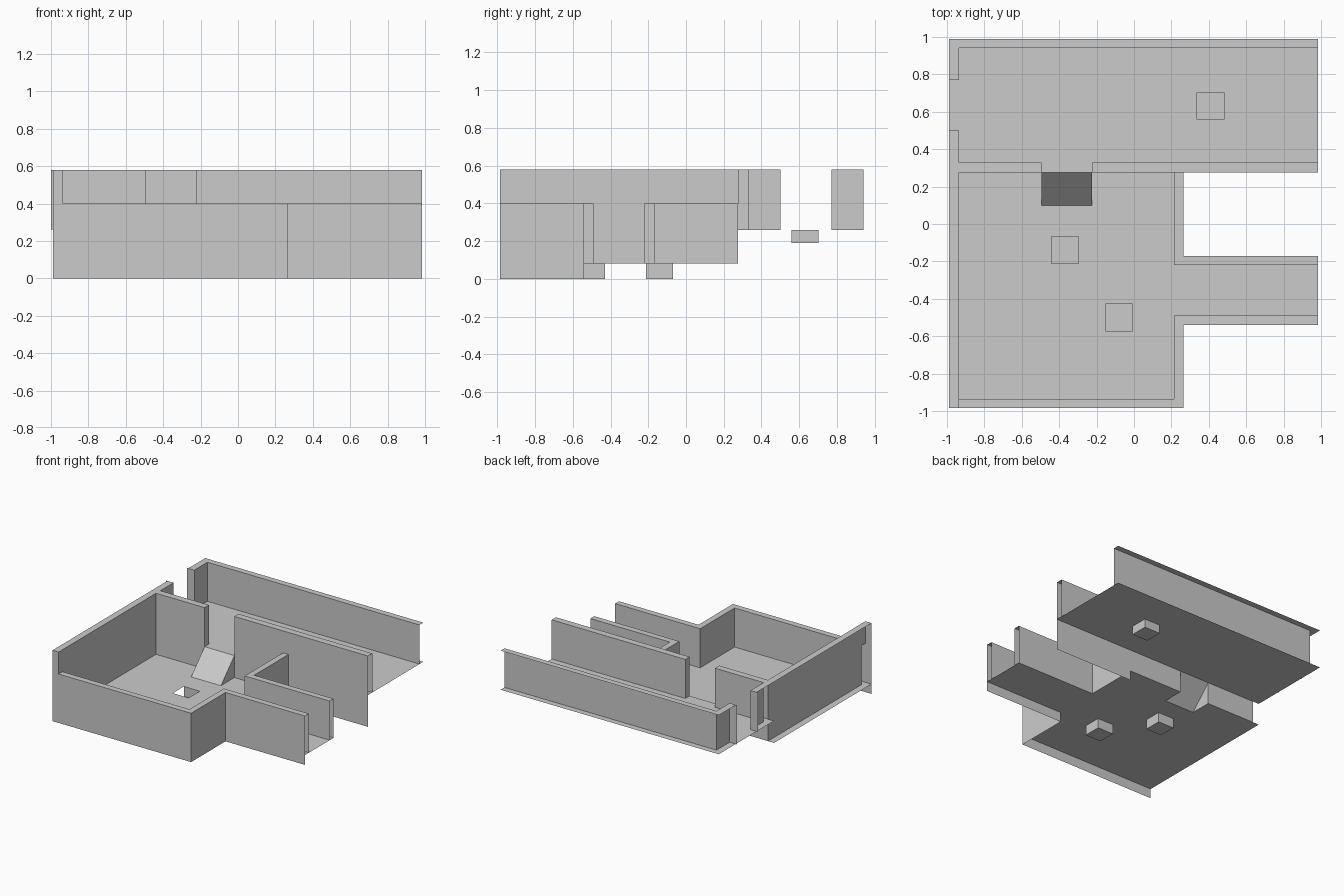
import bpy
import bmesh

cube = bpy.data.objects.get("Cube")
if cube:
    bpy.data.objects.remove(cube, do_unlink=True)

grey = bpy.data.materials.new("plain grey")
grey.use_nodes = True
colour = (0.6, 0.6, 0.6, 1)
grey.diffuse_color = colour
grey.node_tree.nodes["Principled BSDF"].inputs["Base Color"].default_value = colour

# Shared plan lines and levels
W, E = -0.99, 0.985            # west and east limits
WI = -0.935                    # inner face of west wall
S, SI = -0.985, -0.935         # south wall faces
N, NI = 0.99, 0.94             # north wall faces
D0, D1 = 0.275, 0.33           # dividing wall faces
R0, R1 = 0.215, 0.265          # room east wall faces
A0, A1 = -0.54, -0.49          # passage south wall faces
B0, B1 = -0.22, -0.17          # passage north wall faces
G0, G1 = -0.495, -0.225        # doorway in dividing wall
P0, P1 = 0.50, 0.77            # doorway in upper west wall
RAMP = 0.10                    # foot of the ramp
LOW, LOW_TOP, HIGH, TOP = 0.08, 0.40, 0.26, 0.58
HALF = 0.072                   # half width of a pit


def build(name, polys):
    """Make one object from a list of polygons."""
    bm = bmesh.new()
    for poly in polys:
        bm.faces.new([bm.verts.new(p) for p in poly])
    bmesh.ops.remove_doubles(bm, verts=bm.verts, dist=0.0005)
    mesh = bpy.data.meshes.new(name)
    bm.to_mesh(mesh)
    bm.free()
    mesh.materials.append(grey)
    obj = bpy.data.objects.new(name, mesh)
    bpy.context.scene.collection.objects.link(obj)
    return obj


def sheet(path, z0, z1):
    """Upright faces along a plan path, facing right of its direction."""
    return [[(*a, z0), (*b, z0), (*b, z1), (*a, z1)] for a, b in zip(path, path[1:])]


def flat(x0, x1, y0, y1, z):
    return [(x0, y0, z), (x1, y0, z), (x1, y1, z), (x0, y1, z)]


def floor(name, xs, ys, z, keep, pits):
    """Floor tiled between plan lines, leaving out the pits."""
    xs = sorted(xs + [x + s for x, y in pits for s in (-HALF, HALF)])
    ys = sorted(ys + [y + s for x, y in pits for s in (-HALF, HALF)])
    tiles = []
    for x0, x1 in zip(xs, xs[1:]):
        for y0, y1 in zip(ys, ys[1:]):
            cx, cy = (x0 + x1) / 2, (y0 + y1) / 2
            in_pit = any(abs(cx - x) < HALF and abs(cy - y) < HALF for x, y in pits)
            if keep(cx, cy) and not in_pit:
                tiles.append(flat(x0, x1, y0, y1, z))
    obj = build(name, tiles)
    bm = bmesh.new()
    bm.from_mesh(obj.data)
    bmesh.ops.dissolve_limit(bm, angle_limit=0.01, verts=bm.verts, edges=bm.edges)
    bm.to_mesh(obj.data)
    bm.free()


def pit(name, x, y, z0, z1):
    """Square floor recess, open on its west side."""
    x0, x1, y0, y1 = x - HALF, x + HALF, y - HALF, y + HALF
    sides = sheet([(x0, y1), (x1, y1), (x1, y0), (x0, y0)], z0, z1)
    build(name, sides + [flat(x0, x1, y0, y1, z0)])


# Floors and their recesses
room_pits = [(-0.37, -0.14), (-0.08, -0.5)]
hall_pits = [(0.41, 0.63)]


def in_room(x, y):
    under_ramp = G0 < x < G1 and y > RAMP
    return (x < R1 or A0 < y < B1) and not under_ramp


floor("lower_floor", [W, G0, G1, R1, E], [S, A0, B1, RAMP, D0], LOW, in_room, room_pits)
floor("upper_floor", [W, E], [D0, N], HIGH, lambda x, y: True, hall_pits)
for i, (x, y) in enumerate(room_pits):
    pit(f"lower_pit_{i + 1}", x, y, 0, LOW)
for x, y in hall_pits:
    pit("upper_pit", x, y, HIGH - 0.07, HIGH)

# Ramp up to the doorway
build("ramp", [
    [(G0, RAMP, LOW), (G1, RAMP, LOW), (G1, D0, HIGH), (G0, D0, HIGH)],
    [(G1, RAMP, LOW), (G1, D0, LOW), (G1, D0, HIGH)],
    [(G0, D0, LOW), (G0, RAMP, LOW), (G0, D0, HIGH)],
])

# Low wall along the south of room and passage
build("south_wall",
      sheet([(E, A1), (R0, A1), (R0, SI), (WI, SI)], LOW, LOW_TOP)
      + sheet([(W, S), (R1, S), (R1, A0), (E, A0)], 0, LOW_TOP)
      + [flat(WI, R1, S, SI, LOW_TOP), flat(R0, R1, SI, A1, LOW_TOP),
         flat(R1, E, A0, A1, LOW_TOP)])

# Low wall north of the passage
build("passage_north_wall",
      sheet([(R0, D0), (R0, B0), (E, B0)], LOW, LOW_TOP)
      + sheet([(E, B1), (R1, B1), (R1, D0)], LOW, LOW_TOP)
      + [flat(R0, R1, B0, D0, LOW_TOP), flat(R1, E, B0, B1, LOW_TOP)])

# Tall west wall of the room
build("room_west_wall",
      sheet([(WI, SI), (WI, D0)], LOW, TOP)
      + sheet([(W, S), (WI, S), (WI, SI)], LOW_TOP, TOP)
      + [flat(W, WI, S, D0, TOP)])

# Dividing wall with its doorway
build("dividing_wall_west",
      sheet([(WI, D0), (G0, D0)], LOW, TOP)
      + sheet([(G0, D0), (G0, D1), (WI, D1)], HIGH, TOP)
      + [flat(WI, G0, D0, D1, TOP)])
build("dividing_wall_east",
      sheet([(G1, D0), (R1, D0)], LOW, TOP)
      + sheet([(R1, D0), (E, D0)], 0, TOP)
      + sheet([(E, D1), (G1, D1), (G1, D0)], HIGH, TOP)
      + [flat(G1, E, D0, D1, TOP)])

# Upper hall walls
OUT = W - 0.01
build("hall_west_wall",
      sheet([(WI, D1), (WI, P0), (OUT, P0)], HIGH, TOP)
      + [flat(W, WI, D0, P0, TOP)])
build("hall_north_wall",
      sheet([(OUT, P1), (WI, P1), (WI, NI), (E, NI)], HIGH, TOP)
      + [flat(W, WI, P1, NI, TOP), flat(W, E, NI, N, TOP)])
